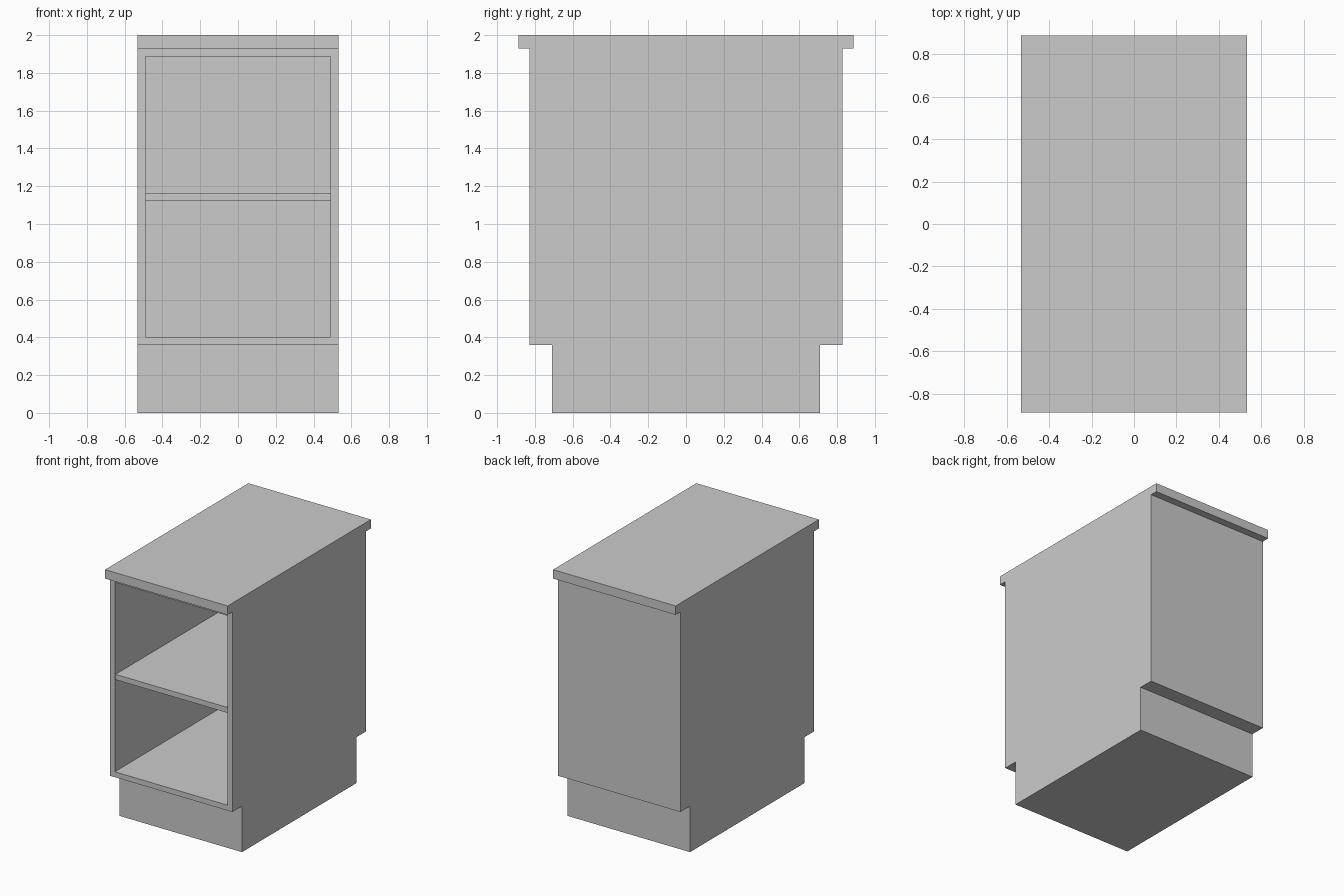
import bpy, bmesh
from mathutils import Vector

if "Cube" in bpy.data.objects:
    bpy.data.objects.remove(bpy.data.objects["Cube"])

HALF_W = 0.532   # half the cabinet width
BOARD = 0.042    # board thickness


def add_object(name, bm):
    bmesh.ops.recalc_face_normals(bm, faces=bm.faces)
    mesh = bpy.data.meshes.new(name)
    bm.to_mesh(mesh)
    bm.free()
    obj = bpy.data.objects.new(name, mesh)
    bpy.context.collection.objects.link(obj)
    return obj


# Cabinet body: side outline (recessed plinth, carcass, overhanging top)
half = [(0.71, 0), (0.71, 0.36), (0.828, 0.36), (0.828, 1.93), (0.888, 1.93), (0.888, 2)]
outline = half + [(-y, z) for y, z in reversed(half)]
bm = bmesh.new()
side = bm.faces.new([bm.verts.new((-HALF_W, y, z)) for y, z in outline])
ext = bmesh.ops.extrude_face_region(bm, geom=[side], use_keep_orig=True)
bmesh.ops.translate(bm, vec=(2 * HALF_W, 0, 0),
                    verts=[g for g in ext["geom"] if isinstance(g, bmesh.types.BMVert)])
bmesh.ops.recalc_face_normals(bm, faces=bm.faces)

# Open compartment: inset the front face and push it back, leaving a back panel
front = next(f for f in bm.faces
             if f.normal.y < -0.9 and abs(f.calc_center_median().z - 1.145) < 0.01)
bmesh.ops.inset_region(bm, faces=[front], thickness=BOARD, use_even_offset=True)
pocket = bmesh.ops.extrude_discrete_faces(bm, faces=[front])["faces"][0]
bmesh.ops.translate(bm, vec=(0, 2 * 0.828 - BOARD, 0), verts=pocket.verts)
add_object("cabinet_body", bm)

# Middle shelf
bm = bmesh.new()
bmesh.ops.create_cube(bm, size=1)
y0, y1 = -0.818, 0.828 - BOARD
bmesh.ops.scale(bm, vec=(2 * (HALF_W - BOARD), y1 - y0, BOARD), verts=bm.verts)
bmesh.ops.translate(bm, vec=Vector((0, (y0 + y1) / 2, 1.142)), verts=bm.verts)
add_object("shelf", bm)
